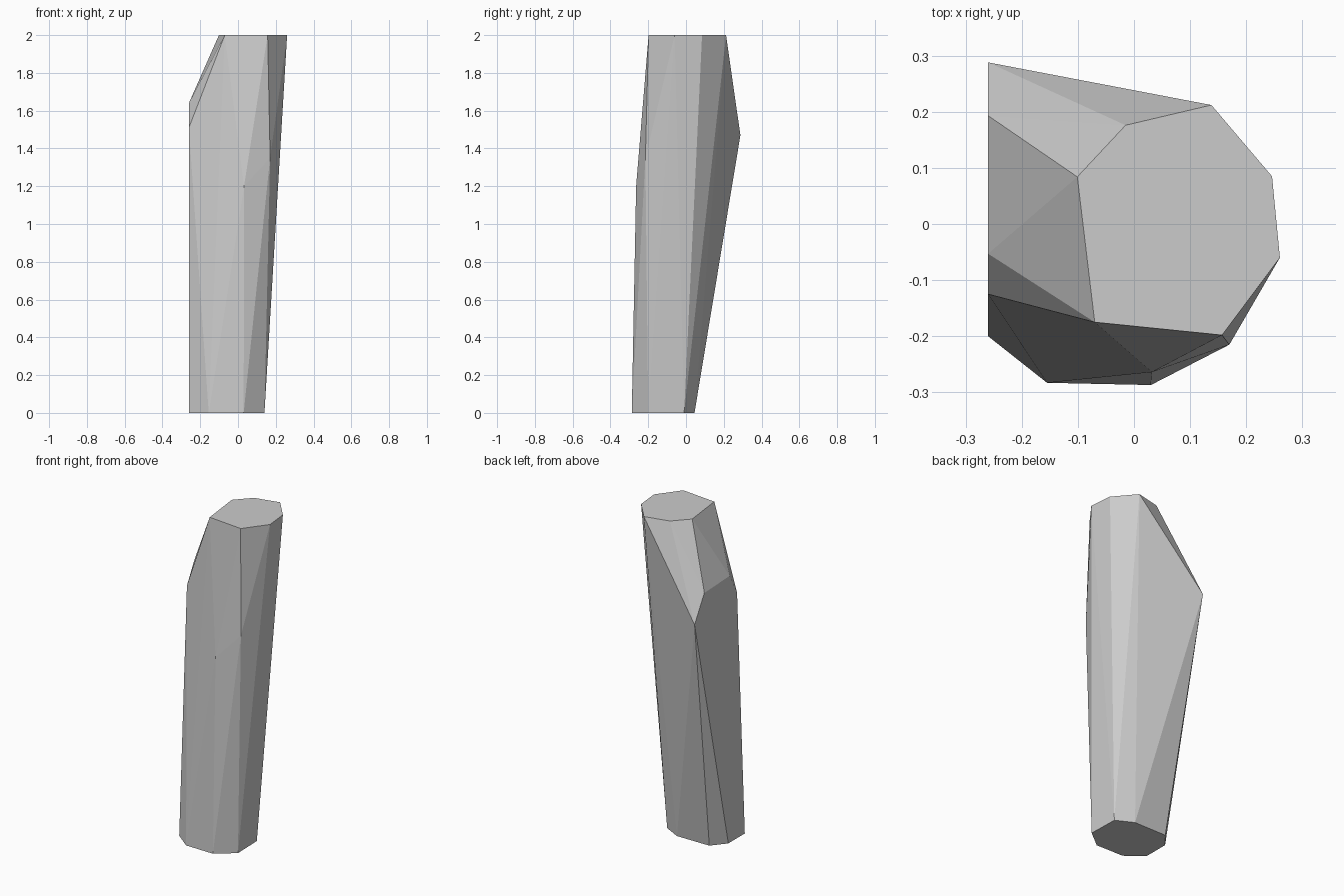
import bpy, bmesh, math

# Remove the default cube
cube = bpy.data.objects.get("Cube")
if cube:
    bpy.data.objects.remove(cube, do_unlink=True)


def flat_material(name, colour):
    mat = bpy.data.materials.new(name)
    mat.use_nodes = True
    mat.diffuse_color = colour
    node = mat.node_tree.nodes["Principled BSDF"]
    node.inputs["Base Color"].default_value = colour
    node.inputs["Roughness"].default_value = 0.9
    return mat


def hull_object(name, points, mat):
    """Wrap corner points in a faceted convex solid."""
    bm = bmesh.new()
    for p in points:
        bm.verts.new(p)
    bmesh.ops.convex_hull(bm, input=bm.verts[:])
    loose = [v for v in bm.verts if not v.link_faces]
    bmesh.ops.delete(bm, geom=loose, context="VERTS")
    # Merge only truly flat caps and sides
    bmesh.ops.dissolve_limit(bm, angle_limit=math.radians(0.3),
                             verts=bm.verts[:], edges=bm.edges[:])
    bmesh.ops.recalc_face_normals(bm, faces=bm.faces[:])
    mesh = bpy.data.meshes.new(name)
    bm.to_mesh(mesh)
    bm.free()
    mesh.materials.append(mat)
    obj = bpy.data.objects.new(name, mesh)
    bpy.context.collection.objects.link(obj)
    return obj


# Flat base outline
base = [(-0.26, -0.20), (-0.155, -0.283), (0.03, -0.287), (0.14, -0.20),
        (0.135, -0.01), (0.03, 0.045), (-0.19, 0.045), (-0.26, -0.04)]
# Flat top outline, shifted sideways from the base
top = [(0.138, 0.212), (0.246, 0.085), (0.26, -0.06), (0.157, -0.198),
       (-0.07, -0.175), (-0.101, 0.084), (-0.015, 0.176)]
# Chipped shoulder corners on the left wall, then the front bulge
shoulder = [(-0.26, 0.288, 1.47), (-0.26, 0.193, 1.63),
            (-0.26, -0.053, 1.64), (-0.26, -0.125, 1.51)]
bulge = [(0.032, -0.264, 1.20), (0.17, -0.215, 1.35)]

stone = flat_material("stone grey", (0.6, 0.6, 0.6, 1.0))
points = [(x, y, 0.0) for x, y in base] + [(x, y, 2.0) for x, y in top]
hull_object("stone_pillar", points + shoulder + bulge, stone)
